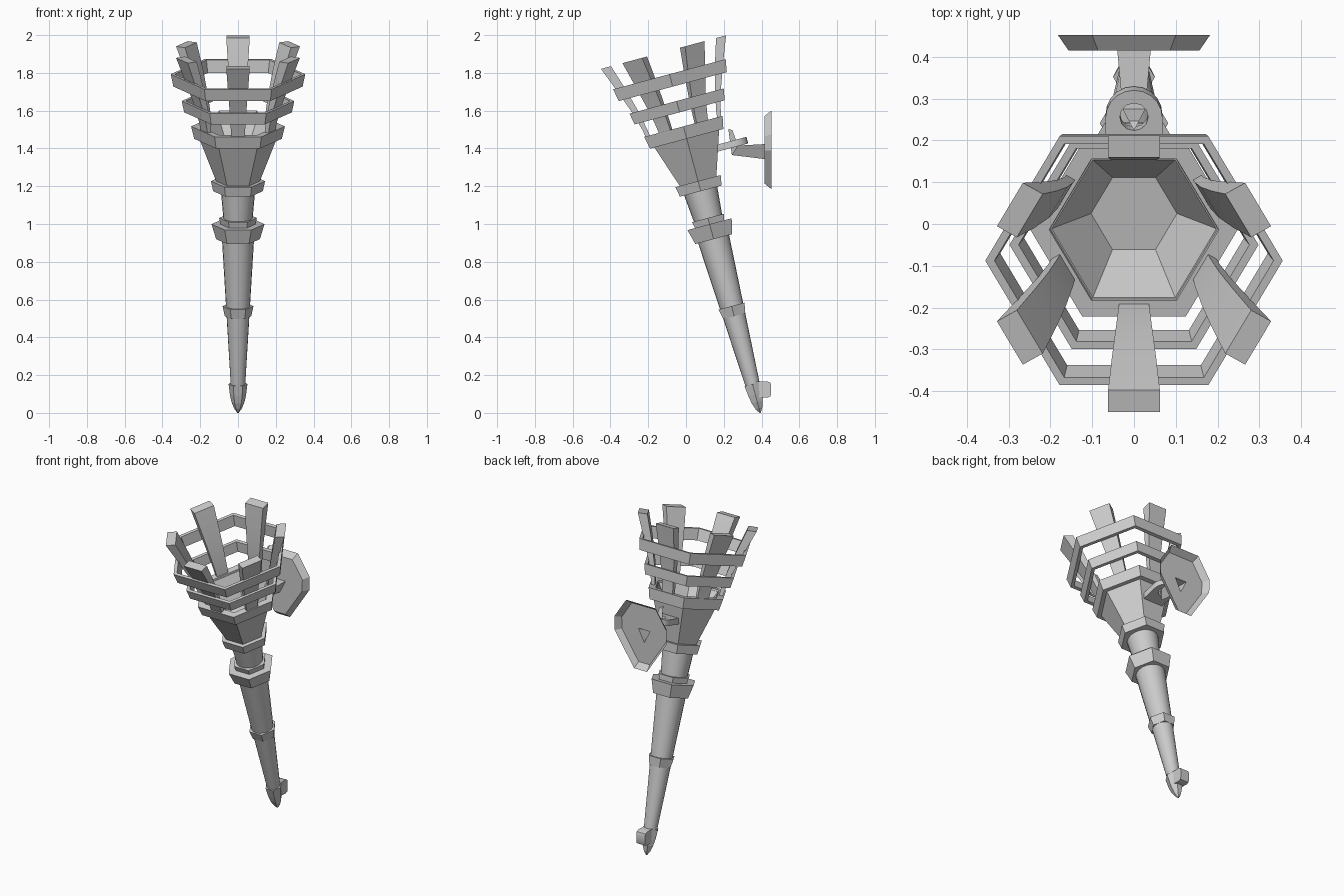
import bpy, bmesh, math
from mathutils import Matrix, Vector

if "Cube" in bpy.data.objects:
    bpy.data.objects.remove(bpy.data.objects["Cube"], do_unlink=True)

grey = bpy.data.materials.new("plain grey")
grey.use_nodes = True
grey.diffuse_color = (0.6, 0.6, 0.6, 1)
grey.node_tree.nodes["Principled BSDF"].inputs["Base Color"].default_value = (0.6, 0.6, 0.6, 1)

# The torch leans forward around its tip
TILT = Matrix.Translation((0, 0.39, 0.01)) @ Matrix.Rotation(math.radians(15), 4, 'X')
UPRIGHT = Matrix.Identity(4)


def finish(bm, name, matrix=TILT, smooth=False):
    bmesh.ops.recalc_face_normals(bm, faces=bm.faces[:])
    mesh = bpy.data.meshes.new(name)
    bm.to_mesh(mesh)
    bm.free()
    mesh.materials.append(grey)
    obj = bpy.data.objects.new(name, mesh)
    bpy.context.collection.objects.link(obj)
    obj.matrix_world = matrix
    if smooth:
        bpy.ops.object.select_all(action='DESELECT')
        obj.select_set(True)
        bpy.context.view_layer.objects.active = obj
        bpy.ops.object.shade_smooth_by_angle(angle=math.radians(35))
    return obj


def loft(bm, sections, loop=False, caps=(True, True)):
    """Skin a list of equal-sized closed sections."""
    rows = [[bm.verts.new(p) for p in sec] for sec in sections]
    pairs = list(zip(rows, rows[1:])) + ([(rows[-1], rows[0])] if loop else [])
    n = len(rows[0])
    for a, b in pairs:
        for i in range(n):
            j = (i + 1) % n
            bm.faces.new((a[i], a[j], b[j], b[i]))
    if not loop:
        for row, cap in zip((rows[0], rows[-1]), caps):
            if cap:
                bm.faces.new(row)


def turned(name, profile, sides=6, loop=False, smooth=False):
    """Turn a (height, corner radius) profile around the torch axis."""
    bm = bmesh.new()
    loft(bm, [[(r * math.cos(k * math.tau / sides), r * math.sin(k * math.tau / sides), s)
               for k in range(sides)] for s, r in profile], loop)
    return finish(bm, name, smooth=smooth)


def band(name, s0, r0, s1, r1, wall):
    return turned(name, [(s0, r0), (s1, r1), (s1, r1 - wall), (s0, r0 - wall)], loop=True)


def holed_sheet(bm, outer, hole):
    """Flat sheet with a hole; returns its outer edges."""
    loops = []
    for pts in (outer, hole):
        vs = [bm.verts.new(p) for p in pts]
        loops.append([bm.edges.new((v, vs[(i + 1) % len(vs)])) for i, v in enumerate(vs)])
    bmesh.ops.triangle_fill(bm, use_beauty=True, use_dissolve=False, edges=loops[0] + loops[1])
    return loops[0]


# Handle
turned("lower_shaft", [(0.12, 0.037), (0.96, 0.086)], 20, smooth=True)
turned("upper_shaft", [(1.03, 0.075), (1.22, 0.092)], 20, smooth=True)
turned("tip_cap", [(-0.01, 0.004), (0.015, 0.021), (0.05, 0.035), (0.09, 0.043), (0.148, 0.05)])
turned("lower_collar", [(0.52, 0.07), (0.575, 0.082)])
turned("grip_knob", [(0.942, 0.116), (1.024, 0.14)])
turned("knob_ring", [(1.02, 0.092), (1.058, 0.1)])
turned("cup_collar", [(1.205, 0.132), (1.26, 0.143)])

# Hollow cup and cage bands
turned("cup", [(1.25, 0.112), (1.495, 0.206), (1.55, 0.21), (1.55, 0.197), (1.41, 0.103)])
band("cup_band", 1.492, 0.232, 1.56, 0.248, 0.045)
band("middle_band", 1.637, 0.285, 1.699, 0.298, 0.022)
band("top_band", 1.778, 0.342, 1.846, 0.356, 0.022)

# Flaring slats: height, inner radius, outer radius, half width
SLAT = [(1.5, 0.176, 0.196, 0.033), (1.6, 0.19, 0.215, 0.038), (1.7, 0.21, 0.243, 0.044),
        (1.83, 0.245, 0.29, 0.053), (1.967, 0.288, 0.343, 0.062)]
for k in range(6):
    bm = bmesh.new()
    loft(bm, [[(-w, a, s), (w, a, s), (w, b, s), (-w, b, s)] for s, a, b, w in SLAT])
    finish(bm, f"slat_{k + 1}", TILT @ Matrix.Rotation(k * math.tau / 6, 4, 'Z'), smooth=True)

# Hanging loop behind the cup
bm = bmesh.new()
arc = [(0.068 * math.cos(k * math.pi / 10), 0.24 + 0.068 * math.sin(k * math.pi / 10), 1.384)
       for k in range(11)]
eye = [(0.034 * math.cos(k * math.tau / 12), 0.242 + 0.034 * math.sin(k * math.tau / 12), 1.384)
       for k in range(12)]
holed_sheet(bm, arc + [(-0.068, 0.13, 1.384), (0.068, 0.13, 1.384)], eye)
grown = bmesh.ops.extrude_face_region(bm, geom=bm.faces[:], use_keep_orig=True)
for v in grown["geom"]:
    if isinstance(v, bmesh.types.BMVert):
        v.co.z += 0.036
finish(bm, "hanging_loop", smooth=True)

# Wall plate: a shallow shield, open at the back
HALF = [(0.1, 1.6), (0.182, 1.475), (0.18, 1.39), (0.045, 1.185)]
shield = HALF + [(-x, z) for x, z in reversed(HALF)]
socket = [(-0.04, 0.415, 1.423), (0.04, 0.415, 1.423), (0, 0.415, 1.344)]
bm = bmesh.new()
rim = holed_sheet(bm, [(x * 0.86, 0.415, 1.393 + (z - 1.393) * 0.86) for x, z in shield], socket)
front = {v for e in rim for v in e.verts}
grown = bmesh.ops.extrude_edge_only(bm, edges=rim)
for v in grown["geom"]:
    if isinstance(v, bmesh.types.BMVert):
        v.co = Vector((v.co.x / 0.86, 0.452, 1.393 + (v.co.z - 1.393) / 0.86))
finish(bm, "wall_plate", UPRIGHT)

# Three-sided arm bending up into a hook
bm = bmesh.new()
loft(bm, [socket,
          [(-0.027, 0.275, 1.415), (0.027, 0.275, 1.415), (0, 0.243, 1.365)],
          [(-0.012, 0.246, 1.497), (0.012, 0.246, 1.497), (0, 0.224, 1.503)]], caps=(False, True))
finish(bm, "wall_hook", UPRIGHT)

# Rounded rest behind the tip
bm = bmesh.new()
side = [(0.37, 0.165), (0.43, 0.167), (0.446, 0.16), (0.451, 0.145),
        (0.451, 0.1), (0.446, 0.087), (0.432, 0.081), (0.385, 0.083)]
loft(bm, [[(x, y, z) for y, z in side] for x in (-0.03, 0.03)])
finish(bm, "tip_rest", UPRIGHT, smooth=True)
